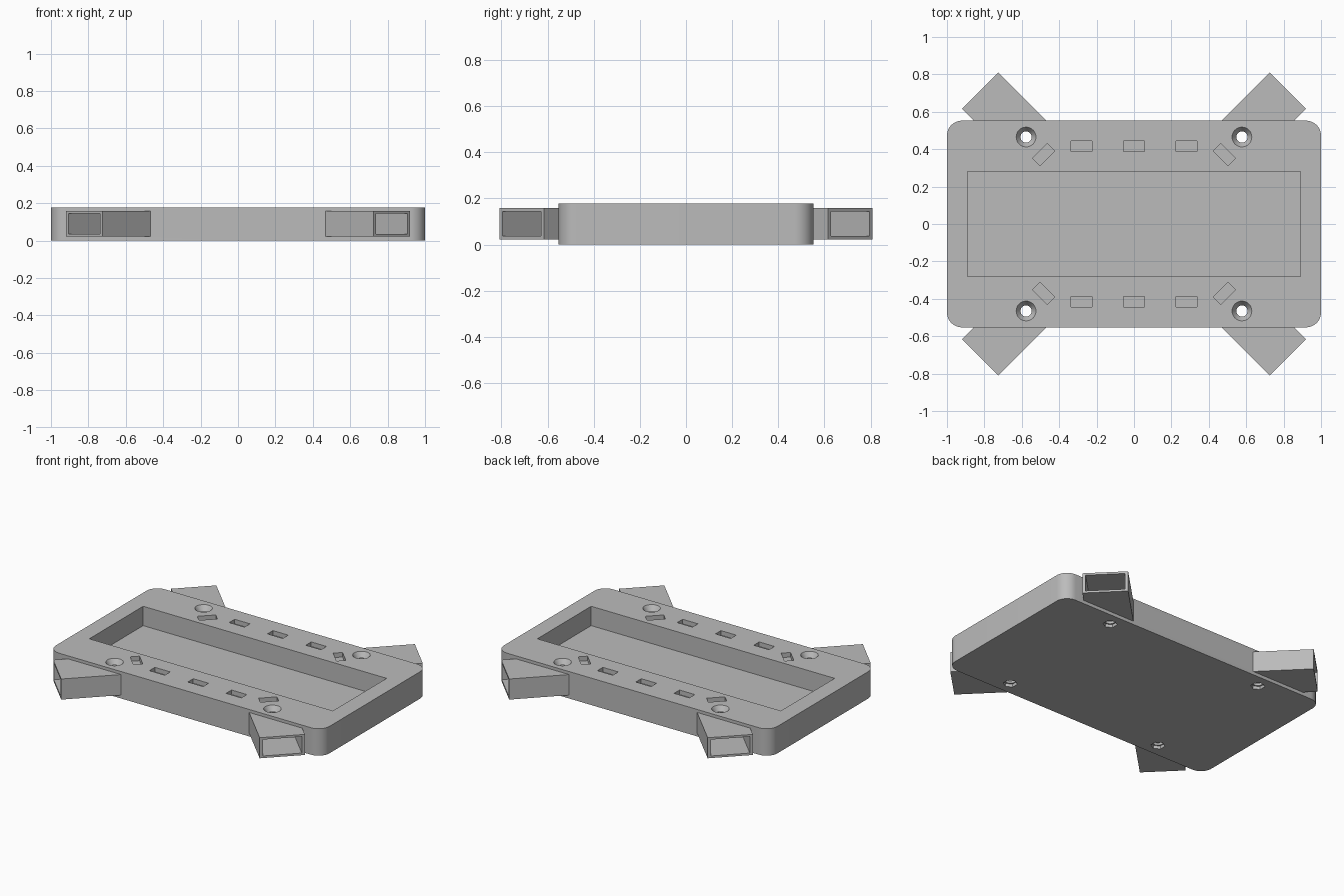
import bpy, bmesh
from math import pi, sqrt
from mathutils import Matrix, Vector

default = bpy.data.objects.get("Cube")
if default:
    bpy.data.objects.remove(default, do_unlink=True)

HEIGHT = 0.178

grey = bpy.data.materials.new("light_grey")
grey.use_nodes = True
grey.diffuse_color = (0.5, 0.5, 0.5, 1)
grey.node_tree.nodes["Principled BSDF"].inputs["Base Color"].default_value = (0.5, 0.5, 0.5, 1)


def finish(name, bm):
    mesh = bpy.data.meshes.new(name)
    bmesh.ops.recalc_face_normals(bm, faces=bm.faces)
    bm.to_mesh(mesh)
    bm.free()
    mesh.materials.append(grey)
    obj = bpy.data.objects.new(name, mesh)
    bpy.context.collection.objects.link(obj)
    return obj


def box(name, centre, size, angle=0, corner=0):
    bm = bmesh.new()
    bmesh.ops.create_cube(bm, size=1, matrix=Matrix.Diagonal((*size, 1)))
    if corner:
        upright = [e for e in bm.edges
                   if abs(e.verts[0].co.z - e.verts[1].co.z) > 0.01]
        bmesh.ops.bevel(bm, geom=upright, offset=corner, segments=12,
                        profile=0.5, affect='EDGES')
    bm.transform(Matrix.Translation(centre) @ Matrix.Rotation(angle, 4, 'Z'))
    return finish(name, bm)


def cone(name, x, y, z0, z1, r0, r1, sides=32):
    bm = bmesh.new()
    bmesh.ops.create_cone(bm, cap_ends=True, segments=sides, radius1=r0,
                          radius2=r1, depth=z1 - z0,
                          matrix=Matrix.Translation((x, y, (z0 + z1) / 2)))
    return finish(name, bm)


def combine(target, tool, operation):
    mod = target.modifiers.new("combine", 'BOOLEAN')
    mod.operation = operation
    mod.solver = 'EXACT'
    mod.object = tool
    bpy.ops.object.select_all(action='DESELECT')
    bpy.context.view_layer.objects.active = target
    target.select_set(True)
    bpy.ops.object.modifier_apply(modifier=mod.name)
    bpy.data.objects.remove(tool, do_unlink=True)


# Rounded slab
body = box("frame_body", (0, 0, HEIGHT / 2), (2, 1.105, HEIGHT), corner=0.08)

corners = [(sx, sy) for sx in (-1, 1) for sy in (-1, 1)]


def socket_box(name, sx, sy, start, end, width, height):
    # Box along the diagonal, measured inwards from the socket mouth
    mid = (start + end) / 2 / sqrt(2)
    return box(name, Vector((sx * (0.8225 - mid), sy * (0.7125 - mid), 0.09)),
               (end - start, width, height), sx * sy * pi / 4)


# Diagonal arm sockets
for sx, sy in corners:
    combine(body, socket_box("socket", sx, sy, 0, 0.42, 0.275, 0.136), 'UNION')
for sx, sy in corners:
    combine(body, socket_box("socket_bore", sx, sy, -0.1, 0.4, 0.237, 0.108), 'DIFFERENCE')

# Central tray
combine(body, box("tray_cutter", (0, 0, 0.15), (1.78, 0.562, 0.2)), 'DIFFERENCE')

# Countersunk screw holes with nut recesses below
for sx, sy in corners:
    x, y = sx * 0.577, sy * 0.465
    combine(body, cone("screw_cutter", x, y, -0.1, 0.3, 0.03, 0.03), 'DIFFERENCE')
    combine(body, cone("sink_cutter", x, y, 0.134, 0.198, 0.023, 0.0665), 'DIFFERENCE')
    combine(body, cone("nut_cutter", x, y, -0.02, 0.02, 0.043, 0.043, 6), 'DIFFERENCE')

# Small slots along both long rims
slots = [(x, sy * 0.416, 0) for x in (-0.28, 0, 0.28) for sy in (-1, 1)]
slots += [(sx * 0.483, sy * 0.37, -sx * sy * pi / 4) for sx, sy in corners]
for x, y, angle in slots:
    combine(body, box("slot_cutter", (x, y, HEIGHT), (0.112, 0.057, 0.06), angle), 'DIFFERENCE')

bpy.ops.object.select_all(action='DESELECT')
body.select_set(True)
bpy.context.view_layer.objects.active = body
bpy.ops.object.shade_smooth_by_angle(angle=pi / 6)
